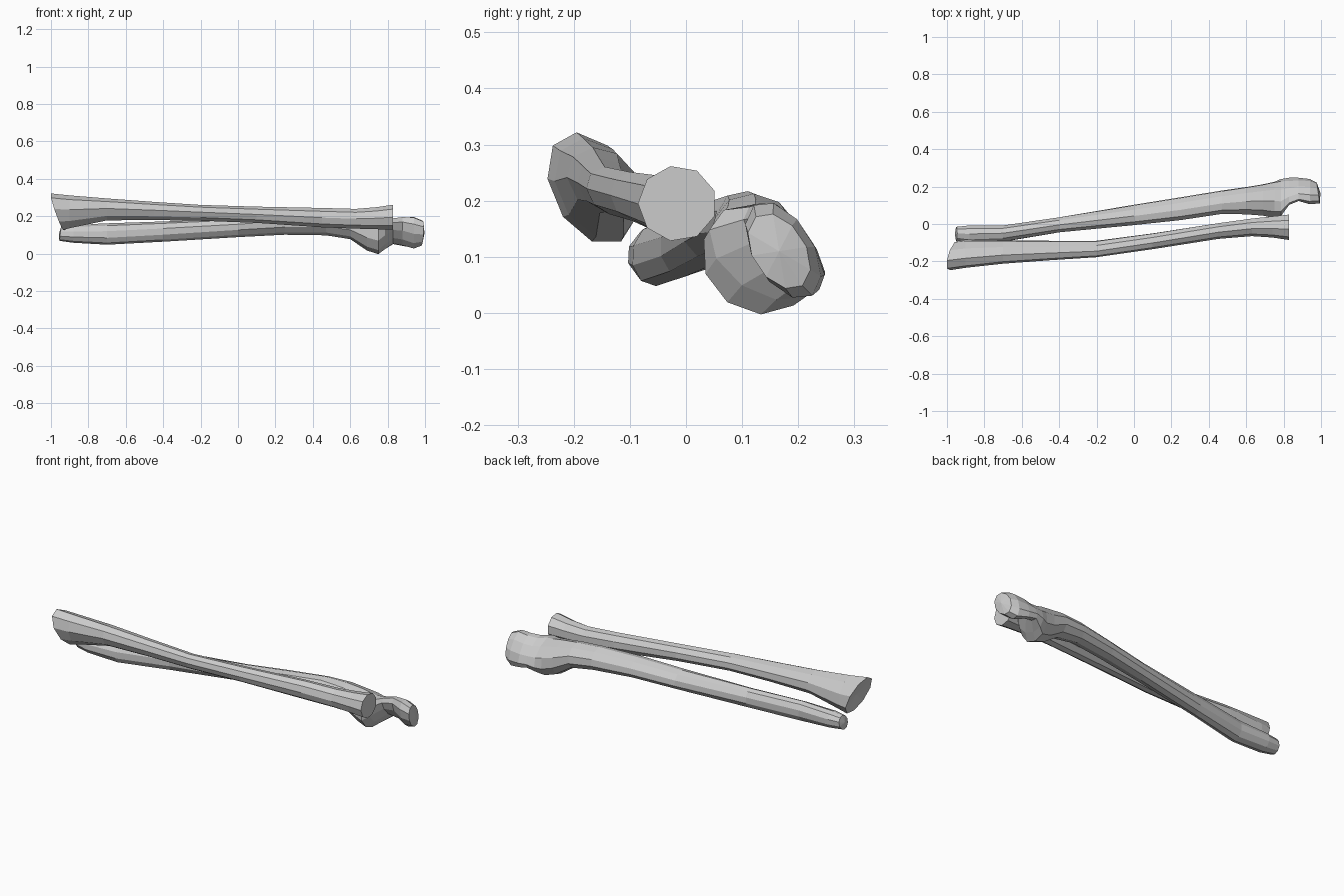
import bpy, bmesh
from math import sin, cos, pi


def bone(name, sections, sides=10, caps=((0, 0), (0, 0)), dish=(0, 0)):
    """Loft sheared ellipses: (x, y0, y1, z0, z1, shear). caps = end slant along (y, z)."""
    bm = bmesh.new()
    rings = []
    for i, (x, y0, y1, z0, z1, sh) in enumerate(sections):
        cy, cz, hy, hz = (y0 + y1) / 2, (z0 + z1) / 2, (y1 - y0) / 2, (z1 - z0) / 2
        sl = caps[0] if i == 0 else caps[1] if i == len(sections) - 1 else (0, 0)
        ring = []
        for k in range(sides):
            t = 2 * pi * (k + 0.5) / sides
            u, v = 1.04 * cos(t - sh / 2), 1.04 * sin(t + sh / 2)
            ring.append(bm.verts.new((x + sl[0] * u + sl[1] * v, cy + hy * u, cz + hz * v)))
        rings.append(ring)
    for a, b in zip(rings, rings[1:]):
        for k in range(sides):
            j = (k + 1) % sides
            bm.faces.new((a[k], a[j], b[j], b[k]))
    # end caps, dished towards or away from the shaft
    for ring, s, d in ((rings[0], sections[0], dish[0]), (rings[-1], sections[-1], dish[1])):
        c = bm.verts.new((s[0] + d, (s[1] + s[2]) / 2, (s[3] + s[4]) / 2))
        for k in range(sides):
            bm.faces.new((ring[k], ring[(k + 1) % sides], c))
    bmesh.ops.recalc_face_normals(bm, faces=bm.faces)
    me = bpy.data.meshes.new(name)
    bm.to_mesh(me)
    bm.free()
    ob = bpy.data.objects.new(name, me)
    bpy.context.collection.objects.link(ob)
    return ob


# Front bone: wide slanted wrist end, slim shaft, round flat head
bone("radius_bone", [
    (-0.965, -0.245, -0.09, 0.125, 0.318, -0.35),
    (-0.90, -0.232, -0.085, 0.135, 0.308, -0.3),
    (-0.70, -0.21, -0.088, 0.178, 0.293, -0.2),
    (-0.45, -0.192, -0.09, 0.180, 0.275, -0.2),
    (-0.20, -0.176, -0.09, 0.176, 0.259, -0.2),
    (0.10, -0.133, -0.05, 0.165, 0.250, -0.1),
    (0.45, -0.078, 0.005, 0.142, 0.243, 0),
    (0.63, -0.063, 0.03, 0.135, 0.238, 0),
    (0.74, -0.07, 0.042, 0.132, 0.247, 0),
    (0.83, -0.083, 0.052, 0.13, 0.26, 0),
], sides=9, caps=((0.012, -0.03), (0, 0)), dish=(0.015, 0))

# Back bone: small wrist end, long shaft, hooked elbow end with a notch
bone("ulna_bone", [
    (-0.95, -0.09, -0.015, 0.07, 0.145, 0.1),
    (-0.88, -0.103, -0.008, 0.06, 0.152, 0.1),
    (-0.70, -0.095, -0.008, 0.05, 0.160, 0.1),
    (-0.40, -0.045, 0.036, 0.066, 0.170, 0),
    (0.00, -0.005, 0.102, 0.09, 0.185, -0.2),
    (0.25, 0.022, 0.142, 0.103, 0.203, -0.2),
    (0.47, 0.055, 0.178, 0.100, 0.215, -0.2),
    (0.60, 0.052, 0.197, 0.080, 0.210, -0.1),
    (0.69, 0.045, 0.212, 0.020, 0.200, -0.1),
    (0.75, 0.032, 0.225, 0.001, 0.190, -0.1),
    (0.785, 0.045, 0.237, 0.025, 0.188, -0.4),
    (0.83, 0.105, 0.245, 0.052, 0.188, -0.8),
    (0.88, 0.125, 0.245, 0.042, 0.195, -0.75),
    (0.94, 0.108, 0.238, 0.028, 0.195, -0.5),
    (0.985, 0.112, 0.220, 0.045, 0.175, -0.4),
], caps=((0, 0.005), (-0.008, 0)), dish=(-0.008, 0.012))
